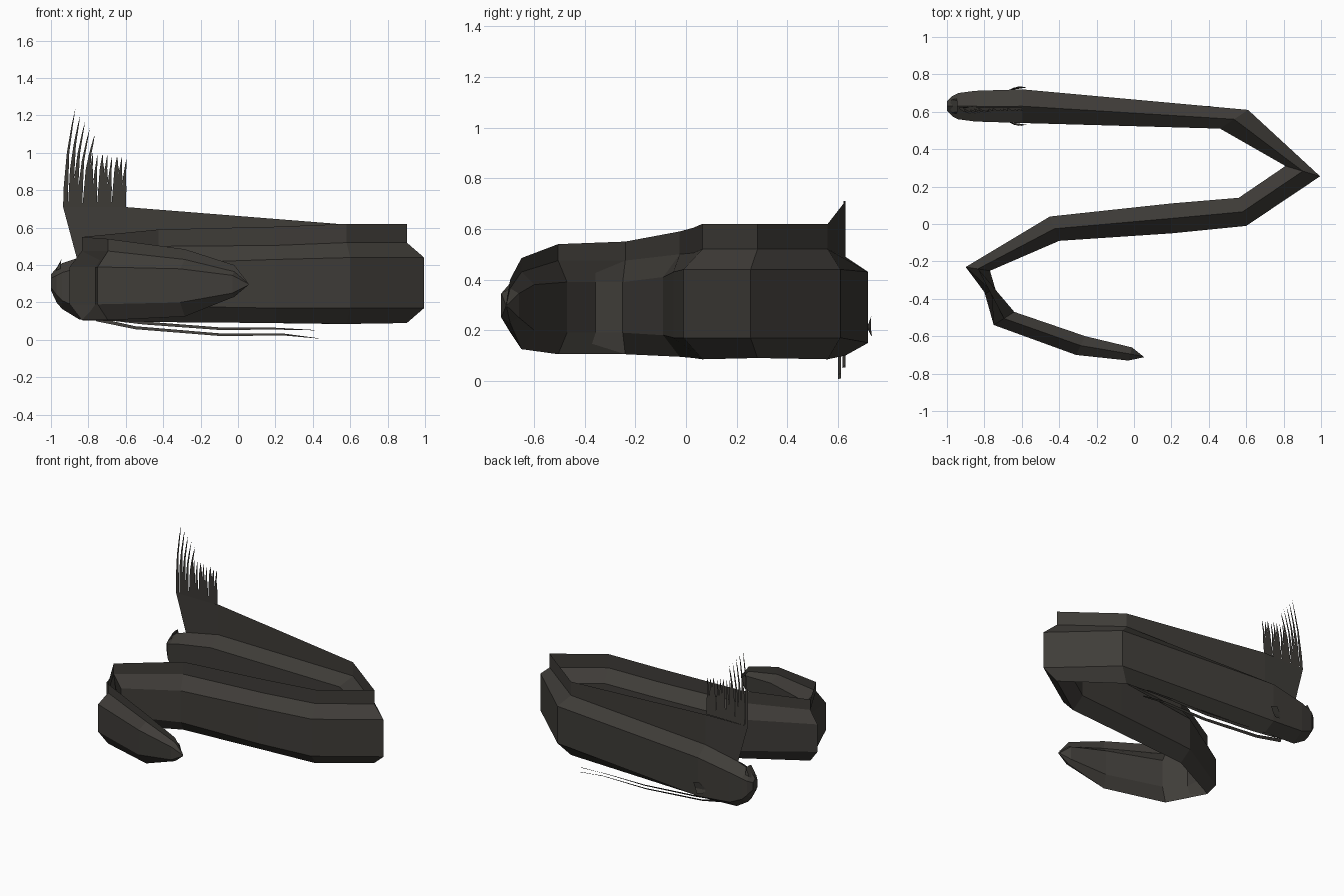
import bpy
from mathutils import Vector

mat = bpy.data.materials.new("dark_skin")
mat.diffuse_color = (0.05, 0.046, 0.04, 1)


def make(name, verts, faces):
    me = bpy.data.meshes.new(name)
    me.from_pydata([tuple(v) for v in verts], [], faces)
    me.update()
    me.materials.append(mat)
    ob = bpy.data.objects.new(name, me)
    bpy.context.collection.objects.link(ob)
    return ob


def ribbon(name, lower, upper):
    # Flat strip between two polylines
    n = len(lower)
    return make(name, list(lower) + list(upper),
                [(i, i + 1, n + i + 1, n + i) for i in range(n - 1)])


# Body stations: side A x,y / side B x,y / z of belly, low side, high side, ridge, fin top
S = [
    (-1.00, .655, -1.00, .605, .265, .28, .33, .35, 0),
    (-.97, .685, -.97, .575, .20, .24, .345, .385, 0),
    (-.94, .70, -.94, .56, .165, .21, .36, .41, 0),
    (-.85, .712, -.85, .548, .11, .17, .385, .44, 0),
    (-.60, .72, -.60, .54, .10, .15, .43, .49, .71),
    (.61, .61, .46, .51, .085, .17, .44, .52, .62),
    (.995, .255, .81, .31, .09, .17, .44, .52, .62),
    (.60, -.01, .56, .14, .085, .17, .44, .52, .62),
    (.20, -.05, .20, .11, .09, .17, .43, .505, .605),
    (-.40, -.09, -.45, .04, .095, .18, .41, .50, .59),
    (-.77, -.25, -.90, -.23, .105, .19, .39, .475, .55),
    (-.75, -.54, -.64, -.47, .105, .19, .39, .475, .54),
    (-.31, -.70, -.26, -.60, .125, .20, .38, .43, .485),
    (-.03, -.73, -.01, -.66, .23, .25, .345, .365, .40),
    (.055, -.712, .045, -.705, .29, .293, .30, .305, .31),
]
verts, low, top = [], [], []
for ax, ay, bx, by, z0, z1, z2, z3, zf in S:
    cx, cy = (ax + bx) / 2, (ay + by) / 2
    verts += [(cx, cy, z0), (ax, ay, z1), (ax, ay, z2),
              (cx, cy, z3), (bx, by, z2), (bx, by, z1)]
    if zf:
        low.append((cx, cy, z3))
        top.append((cx, cy, zf))
n = len(S)
faces = [(6*i + k, 6*i + (k+1) % 6, 6*i + 6 + (k+1) % 6, 6*i + 6 + k)
         for i in range(n - 1) for k in range(6)]
faces += [tuple(range(6)), tuple(range(6*n - 1, 6*n - 7, -1))]
# The section order twists across the first bend, so keep both sides continuous
make("body", verts, faces)
ribbon("back_fin", low, top)

# Crest membrane over the head
ribbon("crest_membrane", [(-.86, .63, .43), (-.60, .63, .49)],
       [(-.935, .622, .71), (-.60, .63, .71)])

# Crest rays: tall curved ones in front, shorter ones behind
rays = 13
w = .335 / rays
for i in range(rays):
    x = -.935 + i * w
    tip = 1.235 - .035 * i if i < 5 else 1.0 - .004 * (i - 5)
    lean = .065 if i < 5 else .03
    solid = .86 + .05 * ((i * 2) % 3 - 1)
    left, right = [], []
    for z, f in ((.71, 1), (solid, .95), (solid + .45 * (tip - solid), .5),
                 (solid + .8 * (tip - solid), .28), (tip, .02)):
        t = (z - .71) / (tip - .71)
        c = x + lean * t * t
        y = .622 - .065 * (z - .71)
        left.append((c, y, z))
        right.append((c + w * f, y, z))
    ribbon("crest_ray", left, right)

# Long trailing pelvic streamers
for y, pts in ((.605, ((-.76, .11), (-.55, .065), (-.10, .028), (.25, .028), (.43, .008))),
               (.622, ((-.70, .115), (-.50, .09), (-.10, .06), (.20, .06), (.41, .052)))):
    hs = (.02, .016, .014, .01, .002)
    ribbon("pelvic_streamer", [(x, y - .004, z - h/2) for (x, z), h in zip(pts, hs)],
           [(x, y + .008, z + h/2) for (x, z), h in zip(pts, hs)])

# Small pectoral fins and the raised lip, mirrored about the head's midline
for s in (1, -1):
    make("pectoral_fin",
         [(-.67, .63 + s*.085, .21), (-.62, .63 + s*.105, .26), (-.57, .63 + s*.10, .25),
          (-.585, .63 + s*.10, .21), (-.60, .63 + s*.105, .175), (-.64, .63 + s*.10, .18)],
         [(0, 1, 2, 3), (0, 3, 4, 5)])
    make("lip_flap",
         [(-.99, .63, .345), (-.975, .63 + s*.035, .37), (-.945, .63 + s*.03, .425),
          (-.945, .63, .43), (-.95, .63 + s*.04, .38)],
         [(0, 1, 2, 3), (1, 4, 2)])
